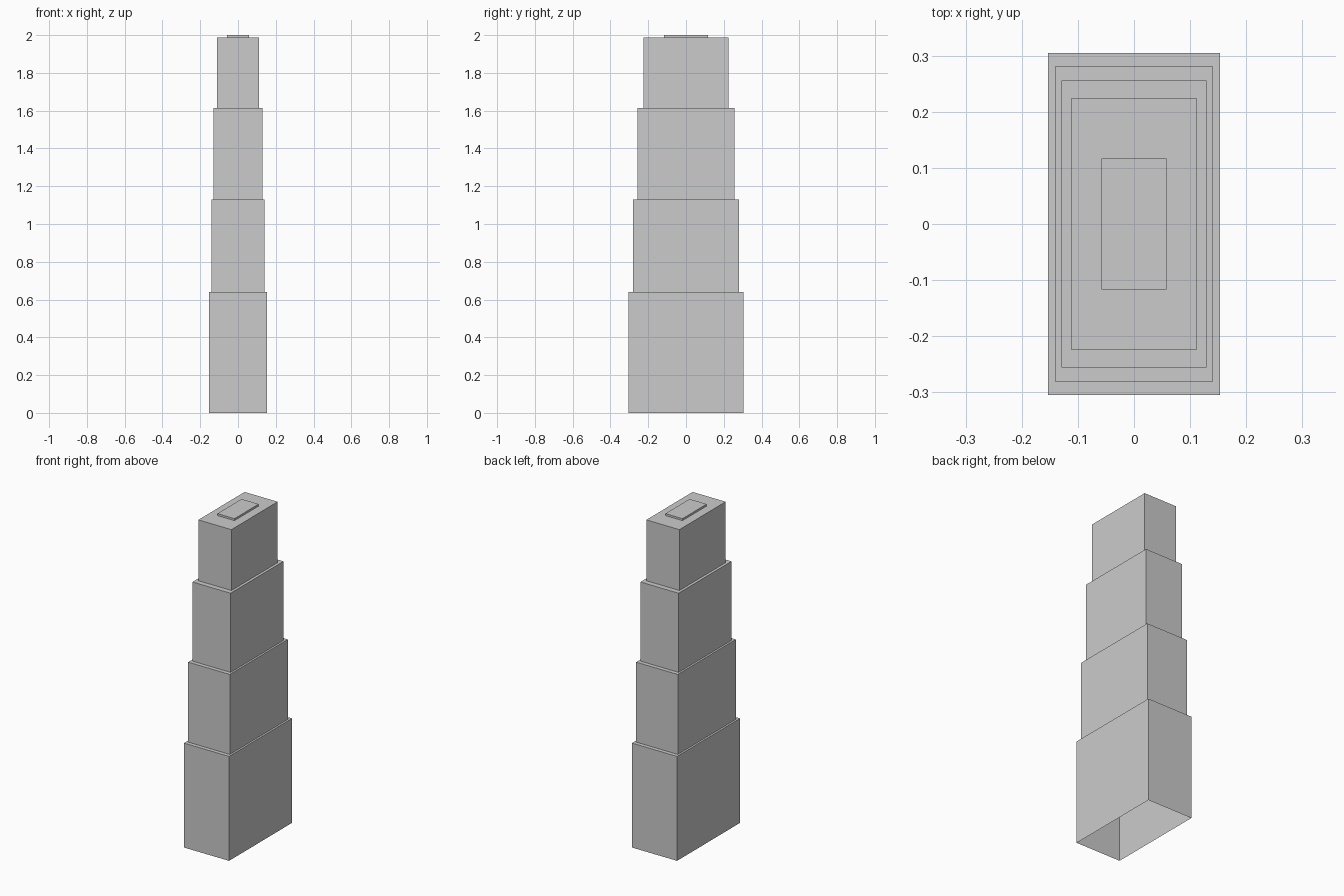
import bpy
import bmesh

cube = bpy.data.objects.get("Cube")
if cube:
    bpy.data.objects.remove(cube, do_unlink=True)

grey = bpy.data.materials.new("light grey")
grey.use_nodes = True
colour = (0.6, 0.6, 0.6, 1)
grey.diffuse_color = colour
grey.node_tree.nodes["Principled BSDF"].inputs["Base Color"].default_value = colour


def open_box(name, half_x, half_y, bottom, top):
    """Box with walls and a roof, open underneath."""
    bm = bmesh.new()
    bmesh.ops.create_cube(bm, size=2)
    for v in bm.verts:
        v.co = (v.co.x * half_x, v.co.y * half_y, top if v.co.z > 0 else bottom)
    bm.normal_update()
    floor = [f for f in bm.faces if f.normal.z < -0.5]
    bmesh.ops.delete(bm, geom=floor, context='FACES')
    mesh = bpy.data.meshes.new(name)
    bm.to_mesh(mesh)
    bm.free()
    mesh.materials.append(grey)
    obj = bpy.data.objects.new(name, mesh)
    bpy.context.collection.objects.link(obj)


# Stepped tower tiers, each standing on the one below, and the roof plate
tiers = [
    ("base_tier", 0.153, 0.305, 0.64),
    ("lower_tier", 0.141, 0.281, 1.13),
    ("upper_tier", 0.129, 0.256, 1.615),
    ("top_tier", 0.112, 0.224, 1.988),
    ("roof_plate", 0.058, 0.117, 2.0),
]
bottom = 0
for name, half_x, half_y, top in tiers:
    open_box(name, half_x, half_y, bottom, top)
    bottom = top
